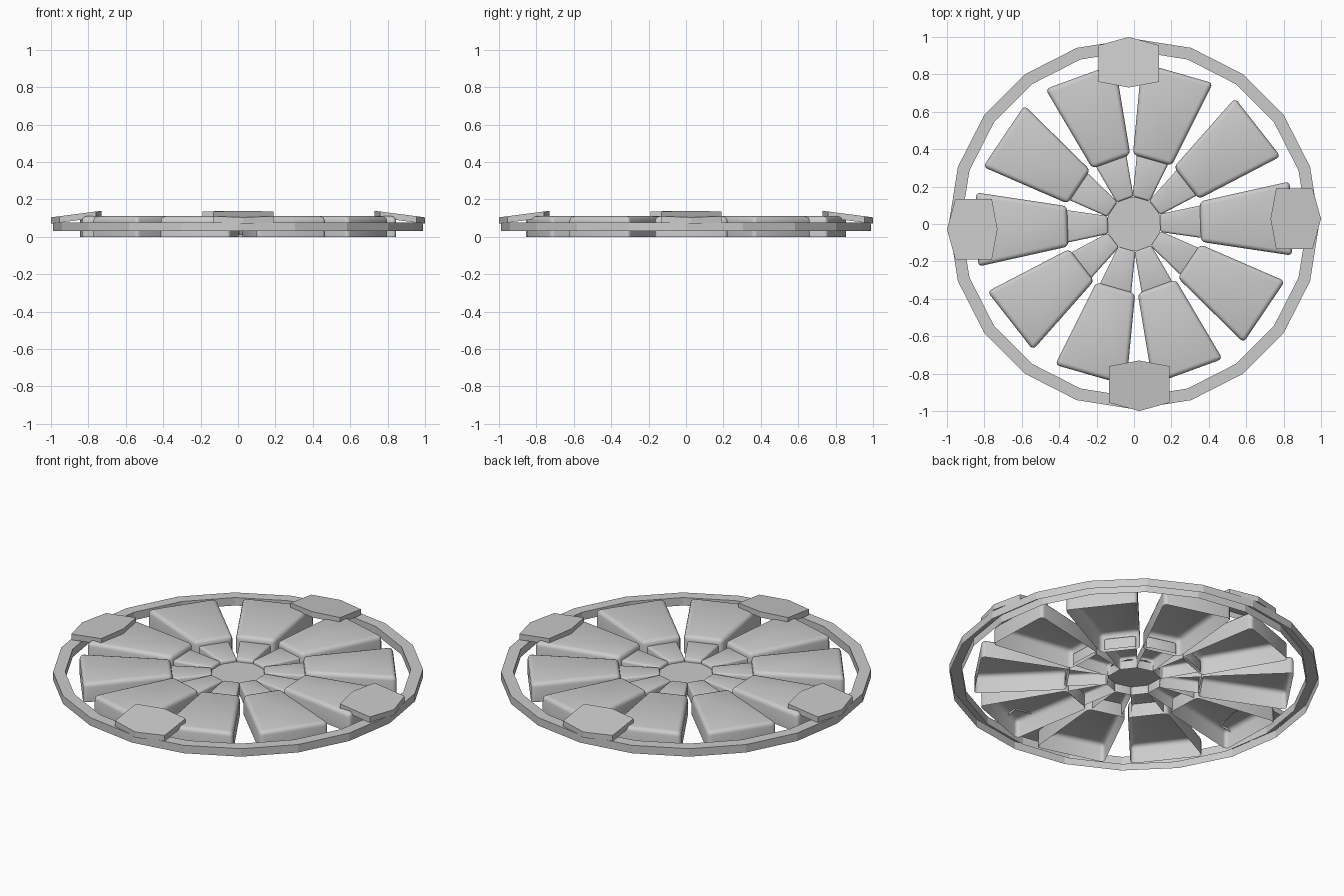
import bpy, bmesh, math
from mathutils import Matrix

if "Cube" in bpy.data.objects:
    bpy.data.objects.remove(bpy.data.objects["Cube"])


def finish(bm, name, rot=0.0, smooth=False):
    bmesh.ops.rotate(bm, verts=bm.verts, cent=(0, 0, 0),
                     matrix=Matrix.Rotation(rot, 3, 'Z'))
    me = bpy.data.meshes.new(name)
    bm.to_mesh(me)
    bm.free()
    ob = bpy.data.objects.new(name, me)
    bpy.context.collection.objects.link(ob)
    if smooth:
        bpy.ops.object.select_all(action='DESELECT')
        ob.select_set(True)
        bpy.context.view_layer.objects.active = ob
        bpy.ops.object.shade_smooth_by_angle(angle=math.radians(35))
    return ob


def shell(name, outline, z0, z1, rot, bevel=0.0, slope=0.0, pivot=0.0):
    """Cap with side walls and an open underside; slope tilts it along x."""
    bm = bmesh.new()
    lift = lambda x: slope * (x - pivot)
    low = [bm.verts.new((x, y, z0 + lift(x))) for x, y in outline]
    top = [bm.verts.new((x, y, z1 + lift(x))) for x, y in outline]
    n = len(outline)
    bm.faces.new(top)
    for i in range(n):
        j = (i + 1) % n
        bm.faces.new((low[i], low[j], top[j], top[i]))
    if bevel:
        edges = [e for e in bm.edges if not e.is_boundary]
        bmesh.ops.bevel(bm, geom=edges, offset=bevel, segments=3,
                        profile=0.5, affect='EDGES')
    finish(bm, name, rot, bool(bevel))


# Outer ring: 20-sided channel, open underneath
bm = bmesh.new()
loops = []
for r, z in ((0.99, 0.03), (0.99, 0.077), (0.925, 0.077), (0.925, 0.03)):
    loops.append([bm.verts.new((r * math.cos(math.tau * i / 20),
                                r * math.sin(math.tau * i / 20), z))
                  for i in range(20)])
for a, b in zip(loops, loops[1:]):
    for i in range(20):
        j = (i + 1) % 20
        bm.faces.new((a[i], a[j], b[j], b[i]))
finish(bm, "outer_ring")

# Ten large outer plates and ten small inner plates
outer = [(0.355, -0.108), (0.84, -0.198), (0.84, 0.198), (0.355, 0.108)]
inner = [(0.14, -0.048), (0.365, -0.088), (0.365, 0.088), (0.14, 0.048)]
for k in range(10):
    a = math.radians(2 + 36 * k)
    shell(f"outer_plate_{k + 1}", outer, 0.0, 0.11, a, 0.024)
    shell(f"inner_plate_{k + 1}", inner, 0.01, 0.08, a, 0.012)

# Ten-sided hub disc
bm = bmesh.new()
bmesh.ops.create_circle(bm, cap_ends=True, segments=10, radius=0.152,
                        matrix=Matrix.Translation((0, 0, 0.06))
                        @ Matrix.Rotation(math.radians(20), 4, 'Z'))
finish(bm, "hub_disc")

# Four tilted six-sided clips over the ring
clip = [(0.73, 0.028), (0.76, -0.134), (0.955, -0.134),
        (1.0, 0.028), (0.955, 0.19), (0.76, 0.19)]
for k in range(4):
    shell(f"rim_clip_{k + 1}", clip, 0.07, 0.104, k * math.pi / 2,
          slope=-0.13, pivot=1.0)
